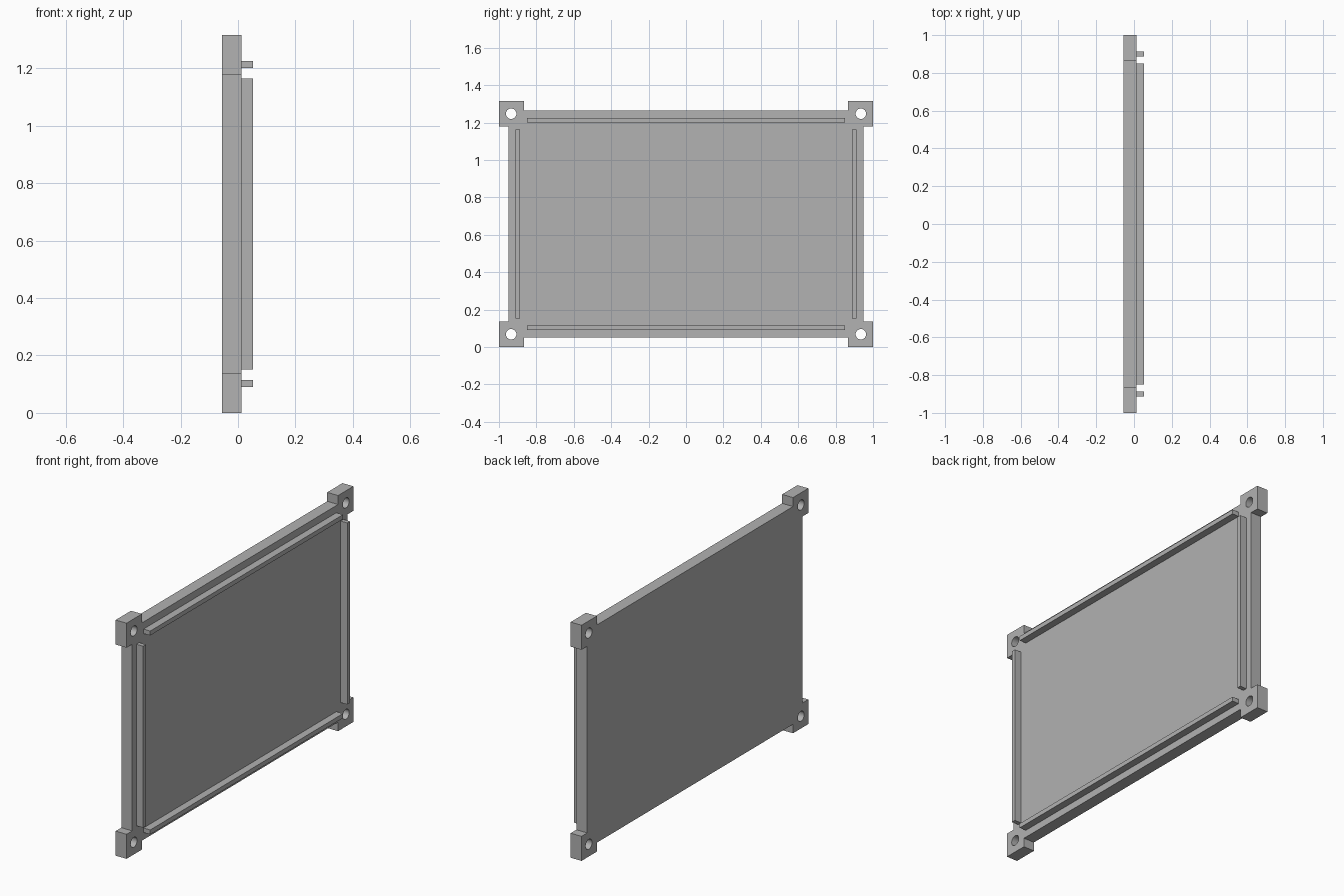
import bpy
import bmesh
from math import pi
from mathutils import Matrix

if "Cube" in bpy.data.objects:
    bpy.data.objects.remove(bpy.data.objects["Cube"], do_unlink=True)

HEIGHT = 1.315
MID = HEIGHT / 2
BACK, FACE, RIB_TOP = -0.055, 0.012, 0.053

grey = bpy.data.materials.new("plain grey")
grey.use_nodes = True
COLOUR = (0.445, 0.445, 0.445, 1)
grey.diffuse_color = COLOUR
grey.node_tree.nodes["Principled BSDF"].inputs["Base Color"].default_value = COLOUR


def finish(name, bm):
    bmesh.ops.recalc_face_normals(bm, faces=bm.faces)
    mesh = bpy.data.meshes.new(name)
    bm.to_mesh(mesh)
    bm.free()
    mesh.materials.append(grey)
    obj = bpy.data.objects.new(name, mesh)
    bpy.context.collection.objects.link(obj)
    return obj


def box(name, x, y, z):
    bm = bmesh.new()
    size = [b - a for a, b in (x, y, z)]
    centre = [(a + b) / 2 for a, b in (x, y, z)]
    bmesh.ops.create_cube(bm, size=1, matrix=Matrix.Translation(centre) @ Matrix.Diagonal((*size, 1)))
    return finish(name, bm)


# Plate with square corner lugs: one quarter outline, mirrored round
quarter = [(0.95, MID - 0.137), (1, MID - 0.137), (1, MID), (0.865, MID), (0.865, MID - 0.05)]
outline = []
for sy, sz in ((1, 1), (-1, 1), (-1, -1), (1, -1)):
    points = [(sy * y, MID + sz * z) for y, z in quarter]
    outline += points if sy * sz > 0 else points[::-1]

bm = bmesh.new()
base = bm.faces.new([bm.verts.new((BACK, y, z)) for y, z in outline])
front = bmesh.ops.extrude_face_region(bm, geom=[base])["geom"]
bmesh.ops.translate(bm, vec=(FACE - BACK, 0, 0), verts=[v for v in front if isinstance(v, bmesh.types.BMVert)])
plate = finish("plate", bm)

# Screw holes through the lugs
bm = bmesh.new()
for y in (-0.935, 0.935):
    for z in (0.068, HEIGHT - 0.068):
        place = Matrix.Translation((0, y, z)) @ Matrix.Rotation(pi / 2, 4, 'Y')
        bmesh.ops.create_cone(bm, cap_ends=True, segments=32, radius1=0.028, radius2=0.028, depth=0.4, matrix=place)
cutter = finish("hole_cutter", bm)
cutter.hide_render = True
cutter.hide_set(True)
cut = plate.modifiers.new("screw holes", 'BOOLEAN')
cut.object = cutter
cut.solver = 'EXACT'

bpy.context.view_layer.objects.active = plate
plate.select_set(True)
bpy.ops.object.modifier_apply(modifier=cut.name)
bpy.data.objects.remove(cutter, do_unlink=True)
bpy.ops.object.shade_smooth_by_angle(angle=pi / 6)

# Raised ribs along the four edges
depth = (FACE, RIB_TOP)
box("bottom_rib", depth, (-0.85, 0.85), (0.09, 0.115))
box("top_rib", depth, (-0.85, 0.85), (HEIGHT - 0.115, HEIGHT - 0.09))
box("front_rib", depth, (-0.912, -0.888), (0.151, HEIGHT - 0.151))
box("back_rib", depth, (0.888, 0.912), (0.151, HEIGHT - 0.151))
